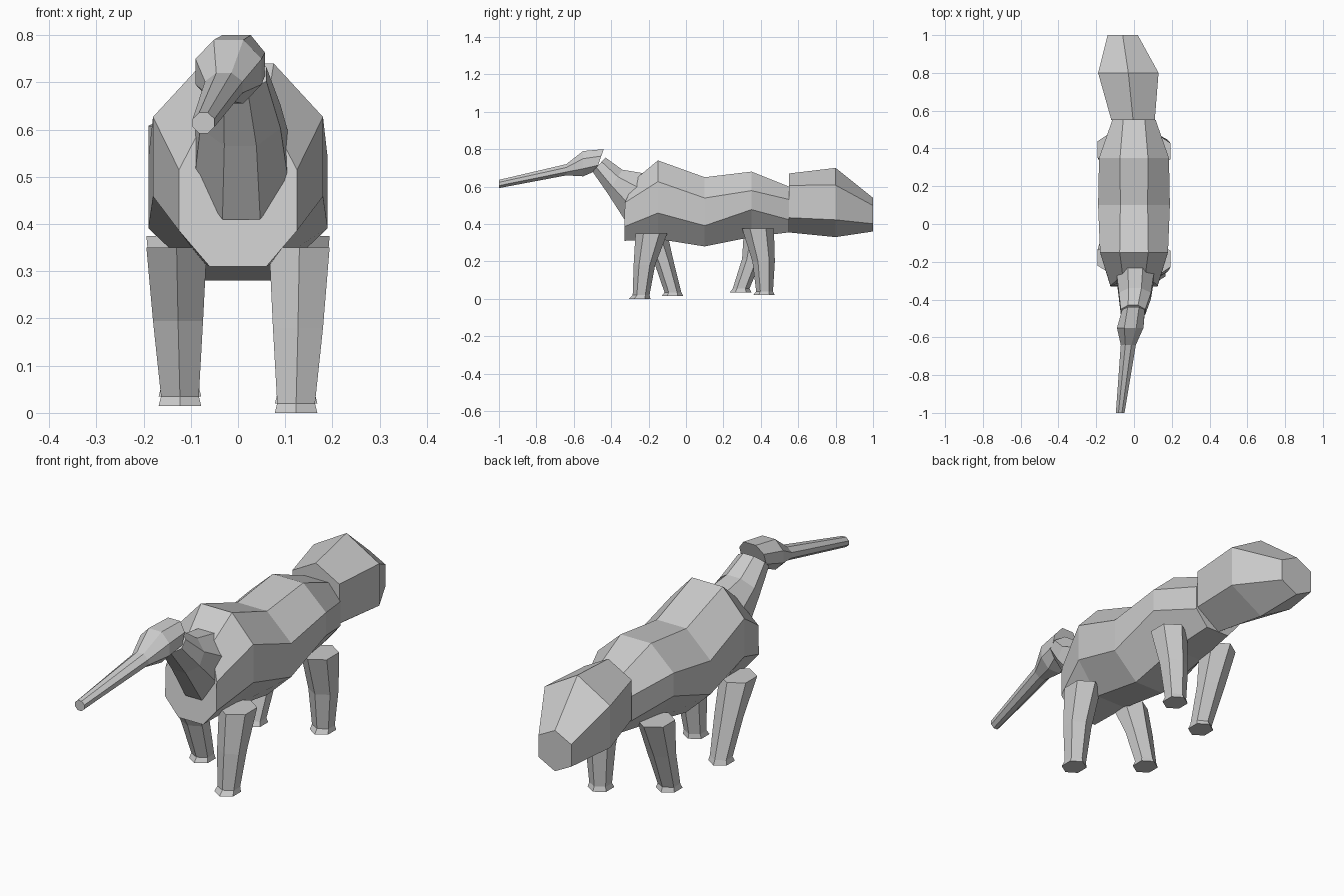
import bpy
import bmesh

old = bpy.data.objects.get("Cube")
if old:
    bpy.data.objects.remove(old)

grey = bpy.data.materials.new("plain grey")
grey.use_nodes = True
colour = (0.6, 0.6, 0.6, 1)
grey.diffuse_color = colour
grey.node_tree.nodes["Principled BSDF"].inputs["Base Color"].default_value = colour


def octagon(flat=0.4, low=0.3, high=0.7):
    """Cross-section with flat top and bottom: (side, height) pairs."""
    half = [(flat, 0), (1, low), (1, high), (flat, 1)]
    return half + [(-u, t) for u, t in reversed(half)]


def hexagon(low=0.25, high=0.75):
    """Cross-section with a point at top and bottom."""
    return [(0, 0), (1, low), (1, high), (0, 1), (-1, high), (-1, low)]


def loft(name, rings, bend=1):
    """Join rings of (centre x, half width, bottom yz, top yz, section)."""
    bm = bmesh.new()
    loops = []
    for cx, hw, (y0, z0), (y1, z1), section in rings:
        loops.append([bm.verts.new((cx + hw * u,
                                    y0 + (y1 - y0) * t ** bend,
                                    z0 + (z1 - z0) * t)) for u, t in section])
    for a, b in zip(loops, loops[1:]):
        for i in range(len(a)):
            j = (i + 1) % len(a)
            bm.faces.new((a[i], a[j], b[j], b[i]))
    bm.faces.new(loops[0])
    bm.faces.new(loops[-1])
    bmesh.ops.recalc_face_normals(bm, faces=bm.faces)
    mesh = bpy.data.meshes.new(name)
    bm.to_mesh(mesh)
    bm.free()
    mesh.materials.append(grey)
    obj = bpy.data.objects.new(name, mesh)
    bpy.context.collection.objects.link(obj)
    return obj


# Trunk, with the chest leaning back only at its upper edge
loft("body", [
    (0, 0.125, (-0.33, 0.31), (-0.27, 0.64), octagon(0.48, 0.23, 0.62)),
    (0, 0.18, (-0.15, 0.32), (-0.15, 0.74), octagon(0.42, 0.33, 0.73)),
    (0, 0.19, (0.10, 0.28), (0.10, 0.65), octagon(0.38)),
    (0, 0.185, (0.35, 0.33), (0.35, 0.68), octagon(0.4, 0.42, 0.71)),
    (0, 0.115, (0.55, 0.355), (0.55, 0.60), octagon(0.5, 0.28, 0.72)),
], bend=6)

# Broad tail, swung slightly to one side
loft("tail", [
    (-0.005, 0.115, (0.55, 0.355), (0.55, 0.67), hexagon(0.25, 0.8)),
    (-0.03, 0.16, (0.80, 0.33), (0.80, 0.70), hexagon()),
    (-0.06, 0.08, (1.0, 0.36), (1.0, 0.54), hexagon(0.23, 0.77)),
])

# Neck, rising from the chest
loft("neck", [
    (0.007, 0.10, (-0.32, 0.41), (-0.22, 0.67), octagon()),
    (0.005, 0.085, (-0.42, 0.565), (-0.34, 0.69), octagon()),
    (-0.005, 0.065, (-0.50, 0.68), (-0.43, 0.755), octagon()),
])

# Head running into the long snout
loft("head_and_snout", [
    (-0.003, 0.06, (-0.48, 0.685), (-0.44, 0.80), octagon(0.5, 0.25, 0.68)),
    (-0.02, 0.07, (-0.55, 0.655), (-0.55, 0.79), octagon(0.45)),
    (-0.03, 0.04, (-0.64, 0.66), (-0.64, 0.72), octagon()),
    (-0.073, 0.023, (-1.0, 0.592), (-1.0, 0.636), octagon()),
])

# Legs: top height, sole height, then (front y, back y) down the leg
legs = {
    "front_left_leg": (1, 0.35, 0.0, (-0.27, -0.10), (-0.28, -0.165),
                       (-0.285, -0.195), (-0.305, -0.19)),
    "front_right_leg": (-1, 0.35, 0.015, (-0.26, -0.10), (-0.17, -0.065),
                        (-0.115, -0.025), (-0.13, -0.015)),
    "back_left_leg": (1, 0.375, 0.02, (0.30, 0.47), (0.355, 0.475),
                      (0.375, 0.465), (0.36, 0.475)),
    "back_right_leg": (-1, 0.375, 0.035, (0.31, 0.48), (0.30, 0.405),
                       (0.25, 0.34), (0.235, 0.35)),
}
for name, (side, top, sole, *spans) in legs.items():
    heights = (top, sole + 0.18, sole + 0.02, sole)
    centres = (0.13, 0.127, 0.123, 0.123)
    widths = (0.064, 0.053, 0.04, 0.045)
    loft(name, [(side * x, w, (back, z), (front, z), hexagon())
                for x, w, z, (front, back) in zip(centres, widths, heights, spans)])
